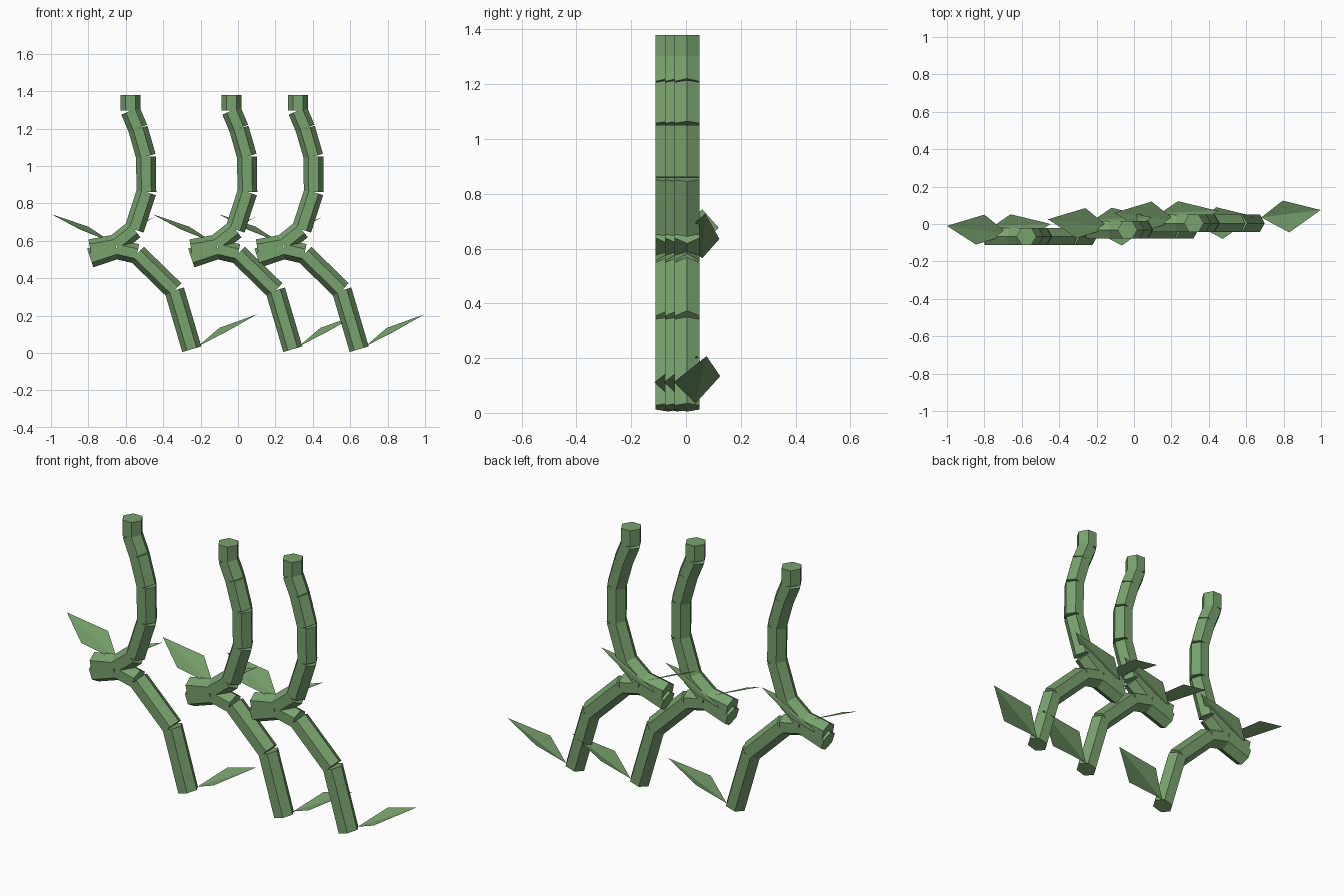
import bpy, bmesh, math
from mathutils import Vector, Matrix

if "Cube" in bpy.data.objects:
    bpy.data.objects.remove(bpy.data.objects["Cube"])

green = bpy.data.materials.new("vine green")
green.diffuse_color = (0.19, 0.36, 0.155, 1)
green.use_nodes = True
green.node_tree.nodes["Principled BSDF"].inputs["Base Color"].default_value = green.diffuse_color


def finish(bm, name):
    mesh = bpy.data.meshes.new(name)
    bm.to_mesh(mesh)
    bm.free()
    mesh.materials.append(green)
    obj = bpy.data.objects.new(name, mesh)
    bpy.context.collection.objects.link(obj)
    return obj


def add_stem(name, path, offset):
    """Chain of separate hexagonal prisms along a path of (x, z) points."""
    bm = bmesh.new()
    for (x0, z0), (x1, z1) in zip(path, path[1:]):
        a, b = Vector((x0, -0.066, z0)) + offset, Vector((x1, -0.066, z1)) + offset
        d = (b - a).normalized()
        y = Vector((0, 1, 0))
        s = y.cross(d)
        m = Matrix((s, y, d)).transposed().to_4x4()
        m.translation = (a + b) / 2
        ring = []
        for end in (-0.5, 0.5):
            ring.append([bm.verts.new(m @ Vector((
                0.053 * math.cos(i * math.pi / 3),
                0.053 * math.sin(i * math.pi / 3),
                end * (b - a).length))) for i in range(6)])
        lo, hi = ring
        bm.faces.new(lo[::-1])
        bm.faces.new(hi)
        for i in range(6):
            j = (i + 1) % 6
            bm.faces.new((lo[i], lo[j], hi[j], hi[i]))
    return finish(bm, name)


def add_leaf(name, base, left, tip, right, offset):
    """Diamond leaf folded along the line from base to tip."""
    bm = bmesh.new()
    b, l, t, r = [bm.verts.new(Vector(p) + offset) for p in (base, left, tip, right)]
    bm.faces.new((b, t, l))
    bm.faces.new((b, r, t))
    bm.normal_update()
    if sum(f.normal.z for f in bm.faces) < 0:
        bmesh.ops.reverse_faces(bm, faces=bm.faces[:])
    return finish(bm, name)


# centre lines of the hanging part and the lower part, meeting in a curl
upper = [(-0.575, 1.38), (-0.575, 1.295), (-0.535, 1.20), (-0.492, 1.05),
         (-0.49, 0.86), (-0.555, 0.66), (-0.655, 0.58), (-0.79, 0.555)]
lower = [(-0.247, 0.02), (-0.34, 0.335), (-0.54, 0.53), (-0.65, 0.555), (-0.79, 0.508)]

for n, shift in enumerate([(0, 0, 0), (0.54, 0.035, 0), (0.895, 0.07, 0)], 1):
    o = Vector(shift)
    add_stem(f"upper_stem_{n}", upper, o)
    add_stem(f"lower_stem_{n}", lower, o)
    # leaf at the foot, pointing right
    add_leaf(f"foot_leaf_{n}", (-0.215, -0.035, 0.035), (-0.10, 0.055, 0.134),
             (0.103, 0.005, 0.207), (-0.065, -0.115, 0.112), o)
    # two leaves at the curl, pointing left and right
    add_leaf(f"left_leaf_{n}", (-0.67, -0.055, 0.59), (-0.80, 0.05, 0.675),
             (-1.0, -0.01, 0.743), (-0.845, -0.11, 0.66), o)
    add_leaf(f"right_leaf_{n}", (-0.75, -0.01, 0.565), (-0.66, 0.052, 0.635),
             (-0.445, 0.0, 0.727), (-0.62, -0.11, 0.63), o)
